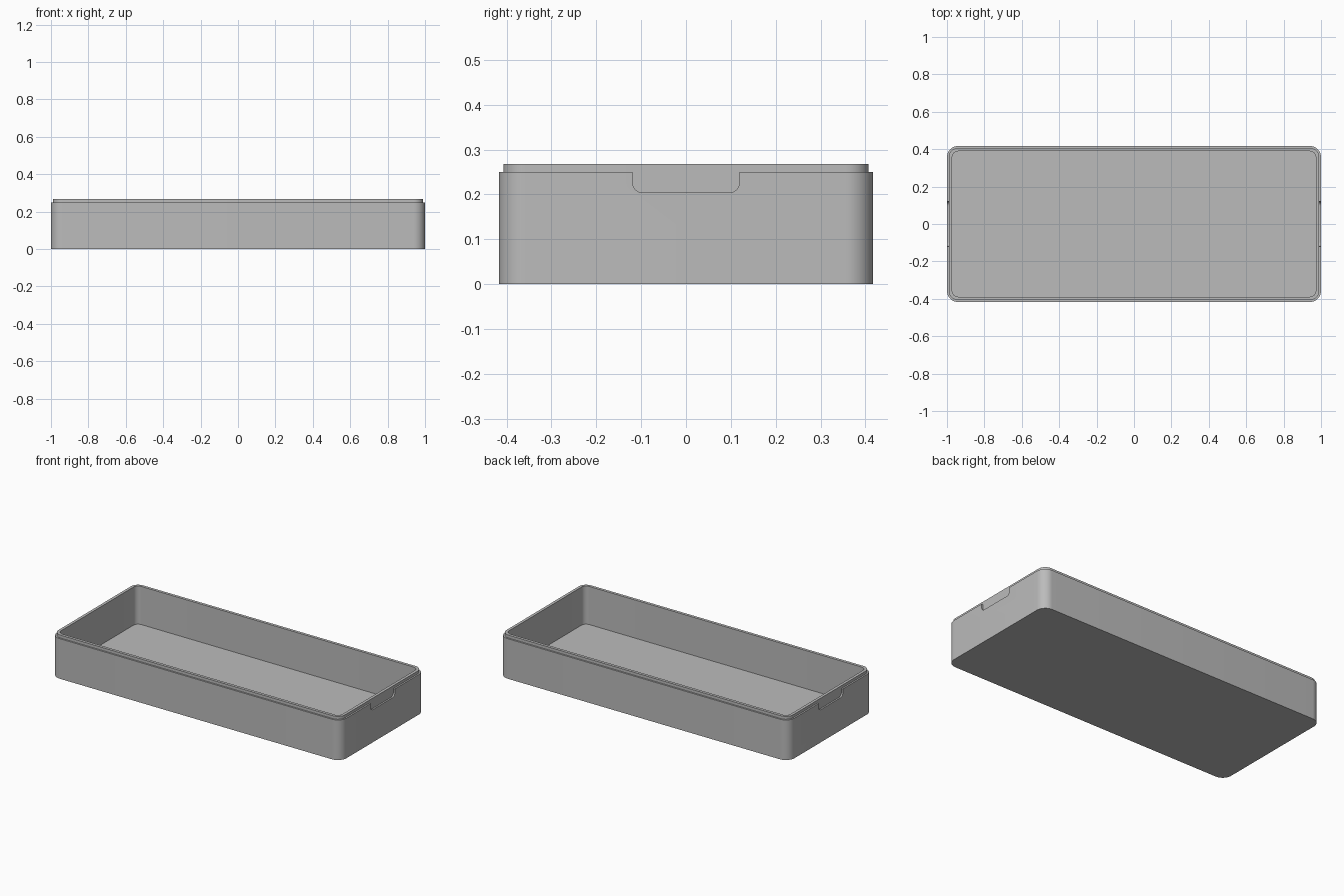
import bpy, bmesh, math

if "Cube" in bpy.data.objects:
    bpy.data.objects.remove(bpy.data.objects["Cube"])

HX, HY, R = 1.0, 0.417, 0.06     # outer half sizes and corner radius
SHOULDER, TOP, FLOOR = 0.25, 0.268, 0.03
LIP, WALL = 0.01, 0.028          # insets of the lip and of the cavity
SEG = 12

grey = bpy.data.materials.new("plain grey")
grey.diffuse_color = (0.5, 0.5, 0.5, 1)
grey.use_nodes = True
grey.node_tree.nodes["Principled BSDF"].inputs["Base Color"].default_value = grey.diffuse_color


def make_object(name, bm):
    bmesh.ops.recalc_face_normals(bm, faces=bm.faces)
    mesh = bpy.data.meshes.new(name)
    bm.to_mesh(mesh)
    bm.free()
    mesh.materials.append(grey)
    obj = bpy.data.objects.new(name, mesh)
    bpy.context.collection.objects.link(obj)
    return obj


def rounded_ring(bm, inset, z):
    """Rounded rectangle of vertices, inset from the outer wall."""
    r = R - inset
    ring = []
    for k, (sx, sy) in enumerate([(1, 1), (-1, 1), (-1, -1), (1, -1)]):
        for i in range(SEG + 1):
            a = math.pi / 2 * (k + i / SEG)
            ring.append(bm.verts.new((sx * (HX - R) + r * math.cos(a),
                                      sy * (HY - R) + r * math.sin(a), z)))
    return ring


# Tray: outer wall, stepped lip, inner wall and floor
bm = bmesh.new()
profile = [(0, 0), (0, SHOULDER), (LIP, SHOULDER), (LIP, TOP), (WALL, TOP), (WALL, FLOOR)]
rings = [rounded_ring(bm, inset, z) for inset, z in profile]
for a, b in zip(rings, rings[1:]):
    for i in range(len(a)):
        j = (i + 1) % len(a)
        bm.faces.new((a[i], a[j], b[j], b[i]))
bm.faces.new(rings[0])
bm.faces.new(rings[-1])
tray = make_object("tray", bm)


# Shallow finger notch with rounded lower corners in each end wall
def notch_cutter(side):
    bm = bmesh.new()
    w, low, high, r = 0.119, 0.204, 0.30, 0.022
    outline = [(w, high), (-w, high)]
    for cy, start in ((-w + r, math.pi), (w - r, 1.5 * math.pi)):
        for i in range(9):
            a = start + math.pi / 2 * i / 8
            outline.append((cy + r * math.cos(a), low + r + r * math.sin(a)))
    face = bm.faces.new([bm.verts.new((side * (HX - LIP), y, z)) for y, z in outline])
    out = bmesh.ops.extrude_face_region(bm, geom=[face])
    bmesh.ops.translate(bm, vec=(side * 0.1, 0, 0),
                        verts=[v for v in out["geom"] if isinstance(v, bmesh.types.BMVert)])
    return make_object("notch_cutter", bm)


bpy.context.view_layer.objects.active = tray
tray.select_set(True)
for side in (1, -1):
    cutter = notch_cutter(side)
    mod = tray.modifiers.new("notch", 'BOOLEAN')
    mod.operation, mod.solver, mod.object = 'DIFFERENCE', 'EXACT', cutter
    bpy.ops.object.modifier_apply(modifier=mod.name)
    bpy.data.objects.remove(cutter)

bpy.ops.object.shade_smooth_by_angle(angle=math.radians(30))
